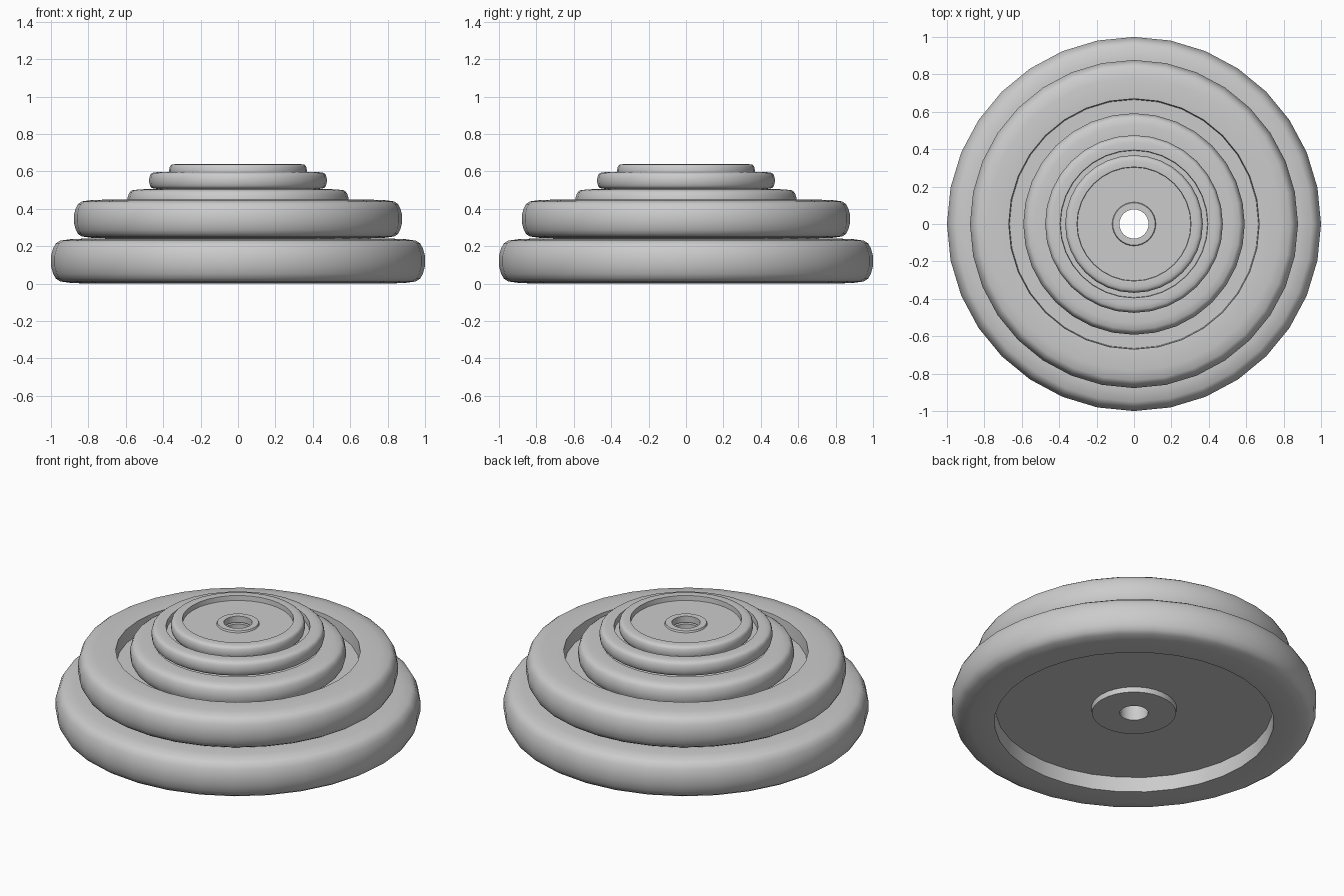
import bpy, bmesh
from math import radians, cos, sin, pi

if "Cube" in bpy.data.objects:
    bpy.data.objects.remove(bpy.data.objects["Cube"])

SIDES = 32
HOLE = 0.078


def half_profile(radius, inner, half, depth, hub, hub_drop):
    """Upper half of a plate section (r, z from mid-plane), outside to bore."""
    w = radius - inner
    k = min(w * 0.5, half * 0.95)      # width of the rounded shoulder
    pts = [(radius, half * 0.22),
           (radius - k * 0.10, half * 0.56),
           (radius - k * 0.22, half * 0.77),
           (radius - k * 0.42, half * 0.90),
           (radius - k * 0.95, half * 0.97),
           (inner + w * 0.08, half),
           (inner, half * 0.985)]
    floor = half - depth
    pts += [(inner - depth * 0.06, floor),
            (hub + 0.004, floor),
            (hub, half - hub_drop),
            (HOLE, half - hub_drop)]
    return pts


def plate(name, radius, inner, z0, z1, depth, hub, hub_drop):
    """Lathe a symmetrical weight plate around z."""
    half, mid = (z1 - z0) / 2, (z0 + z1) / 2
    top = half_profile(radius, inner, half, depth, hub, hub_drop)
    loop = top + [(r, -z) for r, z in reversed(top)]
    bm = bmesh.new()
    rings = []
    for i in range(SIDES):
        a = 2 * pi * i / SIDES
        rings.append([bm.verts.new((r * cos(a), r * sin(a), mid + z)) for r, z in loop])
    n = len(loop)
    for i in range(SIDES):
        a, b = rings[i], rings[(i + 1) % SIDES]
        for j in range(n):
            k = (j + 1) % n
            bm.faces.new((a[j], a[k], b[k], b[j]))
    bmesh.ops.recalc_face_normals(bm, faces=bm.faces)
    me = bpy.data.meshes.new(name)
    bm.to_mesh(me)
    bm.free()
    ob = bpy.data.objects.new(name, me)
    bpy.context.collection.objects.link(ob)
    bpy.ops.object.select_all(action='DESELECT')
    ob.select_set(True)
    bpy.context.view_layer.objects.active = ob
    bpy.ops.object.shade_smooth_by_angle(angle=radians(40))


# Stack of plates, largest at the bottom; small ones nest in the recess below
plate("weight_plate_largest", 1.00, 0.765, 0.00, 0.242, 0.090, 0.23, 0.060)
plate("weight_plate_large", 0.877, 0.67, 0.242, 0.45, 0.080, 0.20, 0.055)
plate("weight_plate_medium", 0.592, 0.46, 0.37, 0.506, 0.045, 0.17, 0.025)
plate("weight_plate_small", 0.475, 0.395, 0.506, 0.597, 0.036, 0.14, 0.025)
plate("weight_plate_smallest", 0.368, 0.305, 0.562, 0.64, 0.030, 0.113, 0.020)
